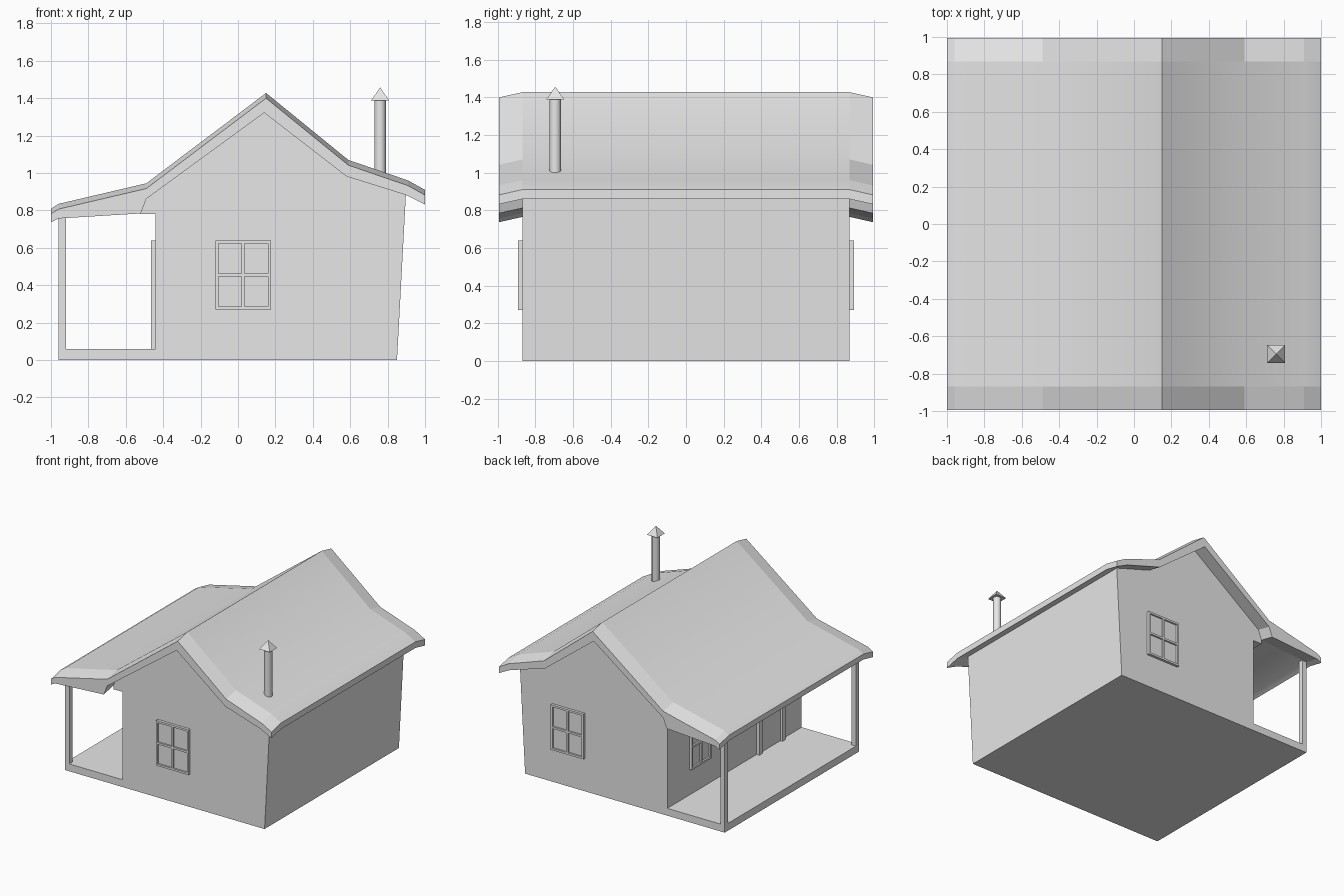
import bpy, bmesh, math
from mathutils import Matrix, Vector

old = bpy.data.objects.get("Cube")
if old:
    bpy.data.objects.remove(old, do_unlink=True)

grey = bpy.data.materials.new("plain grey")
grey.use_nodes = True
grey.diffuse_color = (0.8, 0.8, 0.8, 1)
grey.node_tree.nodes["Principled BSDF"].inputs["Base Color"].default_value = (0.8, 0.8, 0.8, 1)


def finish(name, bm):
    bmesh.ops.recalc_face_normals(bm, faces=bm.faces)
    mesh = bpy.data.meshes.new(name)
    bm.to_mesh(mesh)
    bm.free()
    mesh.materials.append(grey)
    obj = bpy.data.objects.new(name, mesh)
    bpy.context.collection.objects.link(obj)
    return obj


def loft(bm, profile, sections):
    """Skin an x-z profile through (y, drop) sections and cap both ends."""
    rings = [[bm.verts.new((x, y, z - drop)) for x, z in profile] for y, drop in sections]
    n = len(profile)
    for a, b in zip(rings, rings[1:]):
        for i in range(n):
            j = (i + 1) % n
            bm.faces.new((a[i], a[j], b[j], b[i]))
    bm.faces.new(rings[0])
    bm.faces.new(rings[-1])


def boxes(name, parts, matrix=Matrix()):
    """Join boxes given as (x0, x1, y0, y1, z0, z1)."""
    bm = bmesh.new()
    for x0, x1, y0, y1, z0, z1 in parts:
        place = Matrix.Translation(((x0 + x1) / 2, (y0 + y1) / 2, (z0 + z1) / 2))
        size = Matrix.Diagonal((x1 - x0, y1 - y0, z1 - z0, 1))
        bmesh.ops.create_cube(bm, size=1, matrix=matrix @ place @ size)
    return finish(name, bm)


def on_wall(x, y, degrees):
    """Local -y points out of the wall."""
    return Matrix.Translation((x, y, 0)) @ Matrix.Rotation(math.radians(degrees), 4, "Z")


WALL_Y = 0.87

# House walls and porch floor share one profile
bm = bmesh.new()
loft(bm, [(-0.96, 0), (0.85, 0), (0.9, 0.93), (0.58, 1.03), (0.14, 1.37), (-0.49, 0.91),
          (-0.52, 0.84), (-0.52, 0.78), (-0.44, 0.78), (-0.44, 0.06), (-0.96, 0.06)],
     [(-WALL_Y, 0), (WALL_Y, 0)])
finish("walls_and_porch_floor", bm)

# Roof sags slightly at both gable overhangs
top = [(-1, 0.81), (-0.96, 0.835), (-0.49, 0.945), (0.15, 1.428), (0.59, 1.07), (0.91, 0.96), (1, 0.91)]
under = [(1, 0.86), (0.9, 0.91), (0.58, 1.01), (0.14, 1.35), (-0.49, 0.89), (-0.52, 0.812),
         (-0.96, 0.785), (-1, 0.765)]
bm = bmesh.new()
loft(bm, top + under, [(-0.995, 0.028), (-WALL_Y, 0), (WALL_Y, 0), (0.995, 0.028)])
for face in bm.faces:
    face.smooth = abs(face.calc_center_median().y) < 0.5
bm.normal_update()
for edge in bm.edges:
    edge.smooth = edge.calc_face_angle(0) < math.radians(30)
finish("roof", bm)

# Porch posts
for side, label in ((-1, "front"), (1, "back")):
    y0, y1 = sorted((side * WALL_Y, side * (WALL_Y - 0.04)))
    boxes(label + "_porch_post", [(-0.96, -0.92, y0, y1, 0.05, 0.8)])


# Four-pane windows
def window(name, matrix, half):
    low, high, bar, out = 0.27, 0.64, 0.016, -0.022
    mid = (low + high) / 2
    parts = [(-half, half, -0.008, 0.01, low, high)]
    for u in (-half, -bar / 2, half - bar):
        parts.append((u, u + bar, out, 0.01, low, high))
    for z in (low, mid - bar / 2, high - bar):
        parts.append((-half, half, out, 0.01, z, z + bar))
    boxes(name, parts, matrix)


window("front_window", on_wall(0.028, -WALL_Y, 0), 0.148)
window("back_window", on_wall(0.455, WALL_Y, 180), 0.148)
window("porch_window", on_wall(-0.44, 0.455, -90), 0.13)

# Porch door with frame
boxes("porch_door", [
    (-0.15, 0.15, -0.006, 0.01, 0.06, 0.62),
    (-0.17, -0.13, -0.025, 0.01, 0.06, 0.64),
    (0.13, 0.17, -0.025, 0.01, 0.06, 0.64),
    (-0.17, 0.17, -0.025, 0.01, 0.605, 0.64),
], on_wall(-0.44, -0.455, -90))

# Chimney pipe
bm = bmesh.new()
bmesh.ops.create_cone(bm, cap_ends=True, segments=12, radius1=0.031, radius2=0.031, depth=0.5,
                      matrix=Matrix.Translation((0.76, -0.695, 1.15)))
for face in bm.faces:
    face.smooth = len(face.verts) == 4
for edge in bm.edges:
    edge.smooth = edge.calc_face_angle(0) < 1
finish("chimney_pipe", bm)

# Pyramid chimney cap
bm = bmesh.new()
turned = Matrix.Translation((0.76, -0.695, 1.423)) @ Matrix.Rotation(math.pi / 4, 4, "Z")
bmesh.ops.create_cone(bm, cap_ends=True, segments=4, radius1=0.068, radius2=0, depth=0.068, matrix=turned)
bmesh.ops.remove_doubles(bm, verts=bm.verts, dist=0.001)
# Square the cap with the house axes
centre = Vector((0.76, -0.695, 0))
corner = max(bm.verts, key=lambda v: (v.co - centre).xy.length).co - centre
if min(abs(corner.x), abs(corner.y)) < 0.01:
    bmesh.ops.rotate(bm, verts=bm.verts, cent=centre, matrix=Matrix.Rotation(math.pi / 4, 3, "Z"))
finish("chimney_cap", bm)
